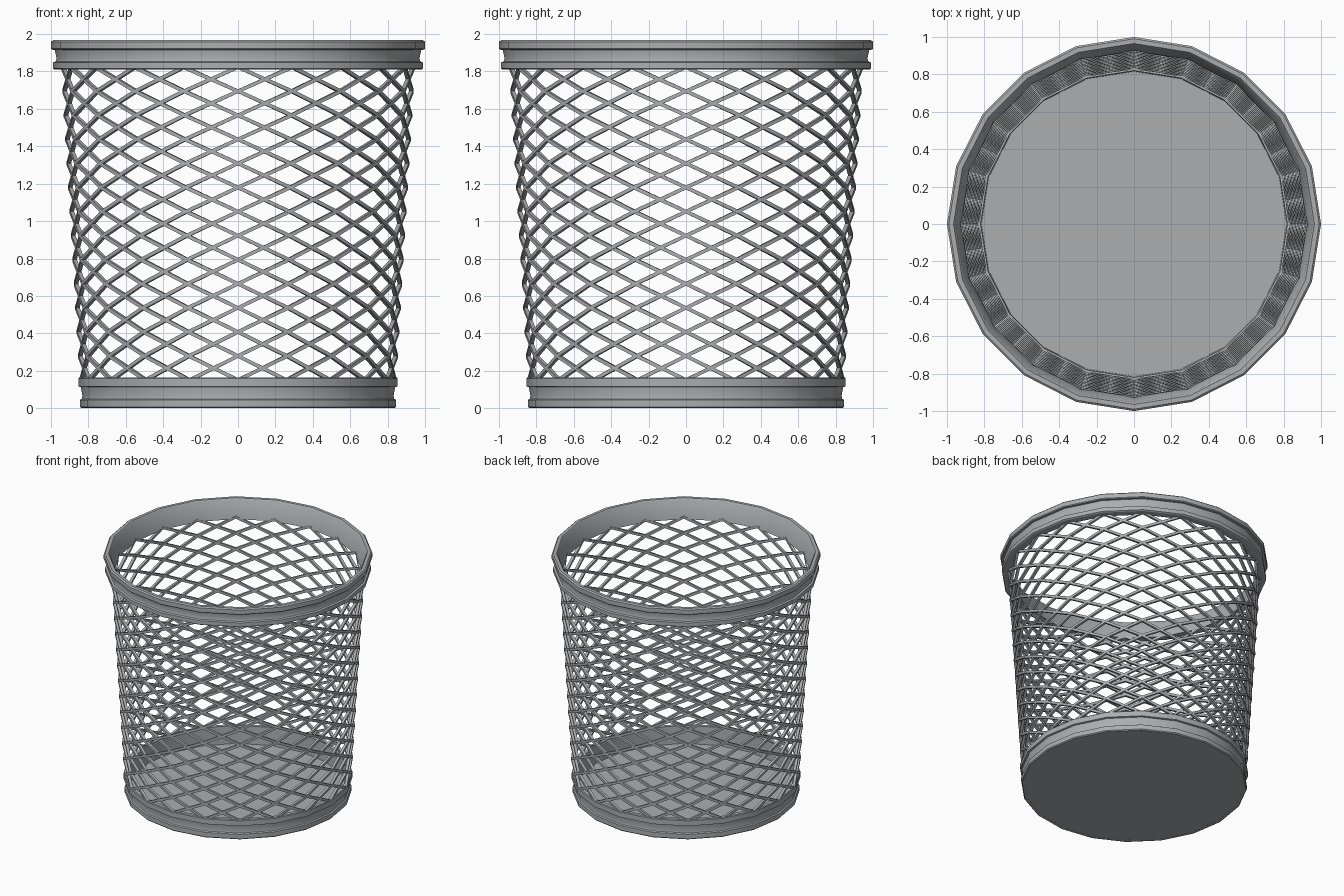
import bpy, bmesh, math

SIDES = 20
STEP = 2 * math.pi / SIDES

cube = bpy.data.objects.get("Cube")
if cube:
    bpy.data.objects.remove(cube, do_unlink=True)

# Single metal colour
metal = bpy.data.materials.new("grey metal")
metal.use_nodes = True
colour = (0.41, 0.42, 0.43, 1)
metal.diffuse_color = colour
metal.node_tree.nodes["Principled BSDF"].inputs["Base Color"].default_value = colour


def polar(r, turn, z):
    return (r * math.cos(turn * STEP), r * math.sin(turn * STEP), z)


def finish(name, bm):
    bmesh.ops.recalc_face_normals(bm, faces=bm.faces)
    mesh = bpy.data.meshes.new(name)
    bm.to_mesh(mesh)
    bm.free()
    mesh.materials.append(metal)
    obj = bpy.data.objects.new(name, mesh)
    bpy.context.collection.objects.link(obj)
    bpy.ops.object.select_all(action='DESELECT')
    obj.select_set(True)
    bpy.context.view_layer.objects.active = obj
    bpy.ops.object.shade_smooth_by_angle(angle=math.radians(30))
    return obj


def bridge(bm, a, b):
    for i in range(len(a)):
        j = (i + 1) % len(a)
        bm.faces.new((a[i], a[j], b[j], b[i]))


def lathe(name, profile):
    """Revolve a closed (radius, z) profile into a faceted ring."""
    bm = bmesh.new()
    loops = [[bm.verts.new(polar(r, k, z)) for r, z in profile] for k in range(SIDES)]
    for k in range(SIDES):
        bridge(bm, loops[k], loops[(k + 1) % SIDES])
    return finish(name, bm)


# Rim: two beads with a recessed band between them
lathe("top_rim", [
    (0.925, 1.81), (0.98, 1.81), (0.99, 1.816), (0.99, 1.848), (0.975, 1.853),
    (0.97, 1.87), (0.98, 1.915), (0.995, 1.917), (1.0, 1.923), (1.0, 1.958),
    (0.99, 1.967), (0.965, 1.967), (0.955, 1.955)])

# Base band with the same stepped outline
lathe("base_band", [
    (0.815, 0.0), (0.838, 0.0), (0.845, 0.007), (0.845, 0.044), (0.835, 0.05),
    (0.832, 0.065), (0.84, 0.112), (0.853, 0.116), (0.853, 0.158),
    (0.848, 0.164), (0.82, 0.164)])

# Floor plate
bm = bmesh.new()
lower = [bm.verts.new(polar(0.825, k, 0.001)) for k in range(SIDES)]
upper = [bm.verts.new(polar(0.825, k, 0.018)) for k in range(SIDES)]
bm.faces.new(lower)
bm.faces.new(upper)
bridge(bm, lower, upper)
finish("floor_plate", bm)


# Lattice: crossing spiral wires that widen towards the rim
def spiral_wires(name, direction, rows=13, start=0.15, rise=0.1287, half=0.0105):
    bm = bmesh.new()
    for wire in range(SIDES):
        previous = None
        for row in range(rows + 1):
            z = start + row * rise
            r = 0.828 + 0.0595 * z
            turn = wire + direction * row
            section = [bm.verts.new(polar(r + dr * half, turn, z + dz * half))
                       for dr, dz in ((-1, -1), (1, -1), (1, 1), (-1, 1))]
            if previous:
                bridge(bm, previous, section)
            else:
                bm.faces.new(section)
            previous = section
        bm.faces.new(previous)
    return finish(name, bm)


spiral_wires("left_hand_wires", 1)
spiral_wires("right_hand_wires", -1)
